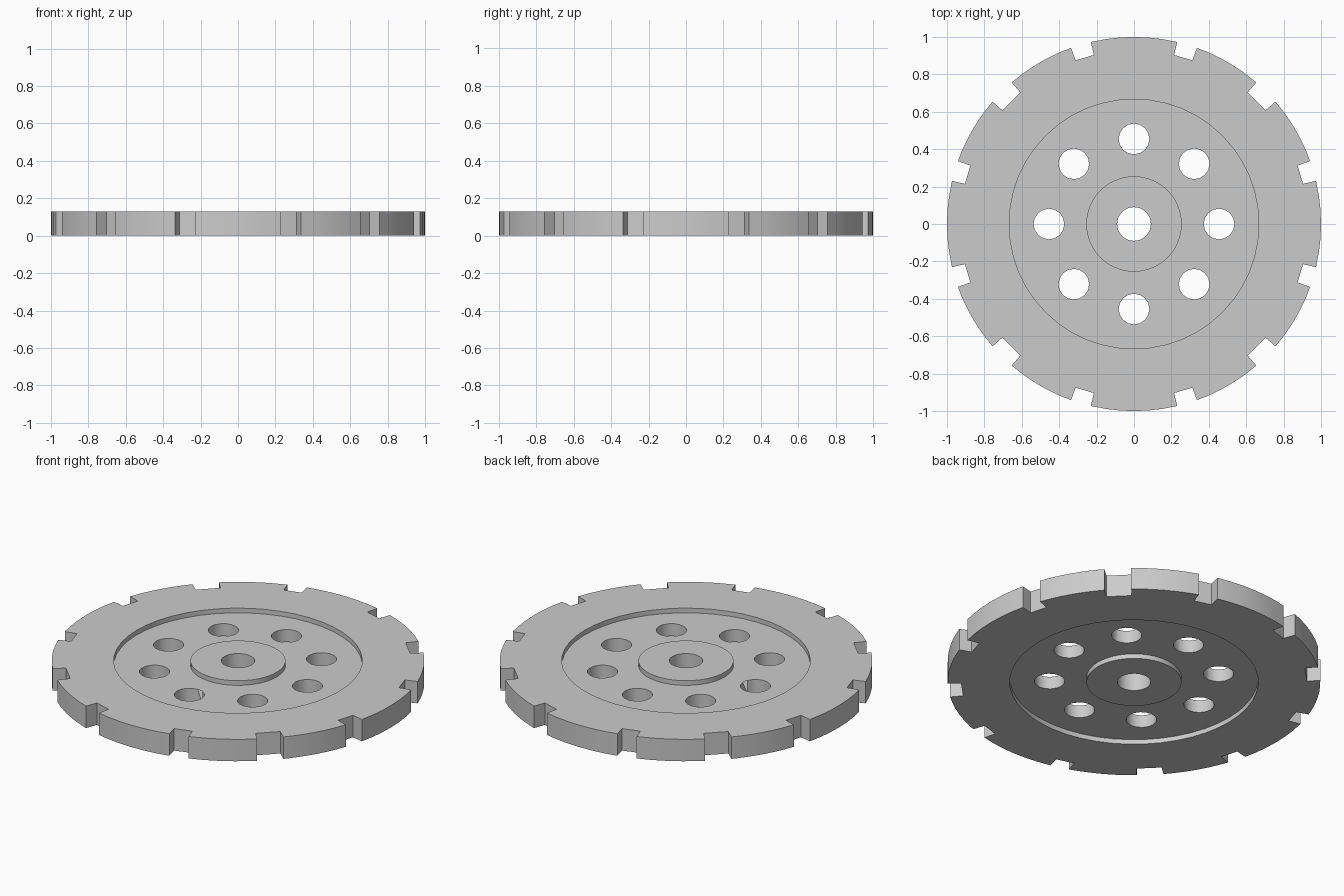
import bpy, bmesh
from math import cos, sin, radians, pi

if "Cube" in bpy.data.objects:
    bpy.data.objects.remove(bpy.data.objects["Cube"])

H = 0.13          # disc thickness
DEPTH = 0.028     # recess depth on each face


def polar(r, deg):
    return (r * cos(radians(deg)), r * sin(radians(deg)))


def circle(r, n, cx=0, cy=0):
    return [(cx + r * cos(2 * pi * i / n), cy + r * sin(2 * pi * i / n)) for i in range(n)]


def prism(name, outline, z0, z1, inner=None):
    """Extruded outline; with inner (same point count) it becomes a ring."""
    bm = bmesh.new()

    def loop(pts, z):
        return [bm.verts.new((x, y, z)) for x, y in pts]

    loops = [loop(outline, z0), loop(outline, z1)]
    if inner:
        loops += [loop(inner, z1), loop(inner, z0)]
        pairs = [(loops[k], loops[(k + 1) % 4]) for k in range(4)]
    else:
        pairs = [(loops[0], loops[1])]
        bm.faces.new(loops[0])
        bm.faces.new(loops[1])
    n = len(outline)
    for a, b in pairs:
        for i in range(n):
            j = (i + 1) % n
            bm.faces.new((a[i], a[j], b[j], b[i]))
    bmesh.ops.recalc_face_normals(bm, faces=bm.faces)
    mesh = bpy.data.meshes.new(name)
    bm.to_mesh(mesh)
    bm.free()
    ob = bpy.data.objects.new(name, mesh)
    bpy.context.collection.objects.link(ob)
    return ob


# Notched rim outline: twelve radial slots, wider on the diagonals
slots = []
for q in range(4):
    slots += [(q * 90 + 16.5, 3.15), (q * 90 + 45, 4.15), (q * 90 + 73.5, 3.15)]
outline = []
for k, (mid, half) in enumerate(slots):
    outline += [polar(1.0, mid - half), polar(0.929, mid - half),
                polar(0.929, mid + half)]
    nxt, nhalf = slots[(k + 1) % 12]
    start, end = mid + half, nxt + (360 if k == 11 else 0) - nhalf
    steps = 6
    outline += [polar(1.0, start + (end - start) * s / steps) for s in range(steps)]
disc = prism("notched_disc", outline, 0, H)

# Cutters: ring recess on both faces, centre bore, eight lightening holes
ring_out, ring_in = circle(0.667, 48), circle(0.255, 48)
cutters = [prism("recess_cutter_top", ring_out, H - DEPTH, H + 0.1, ring_in),
           prism("recess_cutter_bottom", ring_out, -0.1, DEPTH, ring_in),
           prism("bore_cutter", circle(0.09, 32), -0.2, H + 0.2)]
for i in range(8):
    cx, cy = polar(0.455, i * 45)
    cutters.append(prism("hole_cutter", circle(0.082, 16, cx, cy), -0.2, H + 0.2))

bpy.context.view_layer.objects.active = disc
disc.select_set(True)
for c in cutters:
    c.hide_render = True
    mod = disc.modifiers.new("cut", 'BOOLEAN')
    mod.operation = 'DIFFERENCE'
    mod.solver = 'EXACT'
    mod.object = c
    bpy.ops.object.modifier_apply(modifier=mod.name)
for c in cutters:
    bpy.data.objects.remove(c)

bpy.ops.object.shade_smooth_by_angle(angle=radians(30))
